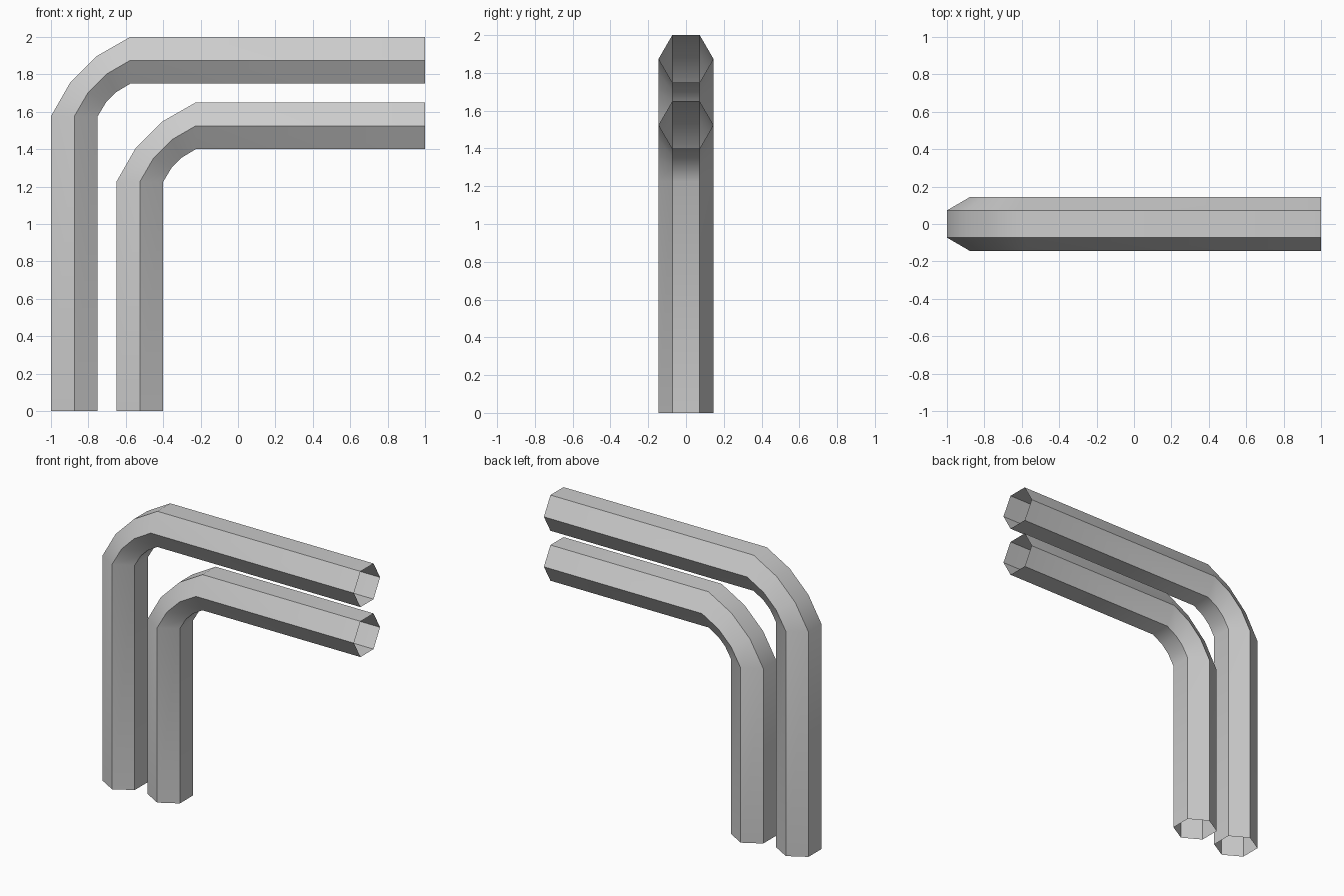
import bpy, bmesh, math

if "Cube" in bpy.data.objects:
    bpy.data.objects.remove(bpy.data.objects["Cube"])

R = 0.145  # hexagon radius

# Centreline stations of the outer pipe: (x, z, in-plane normal x, normal z)
H = 0.125
PATH = [
    (-0.875, 0.0, -H, 0.0),
    (-0.875, 1.575, -H, 0.0),
    (-0.801, 1.703, -0.097, 0.051),
    (-0.703, 1.801, -0.051, 0.097),
    (-0.575, 1.875, 0.0, H),
    (1.0, 1.875, 0.0, H),
]


def bent_pipe(name, shift):
    """Open-ended hexagonal pipe; shift moves the bend inwards, ends stay put."""
    bm = bmesh.new()
    rings = []
    for i, (x, z, nx, nz) in enumerate(PATH):
        cx = x if i == len(PATH) - 1 else x + shift
        cz = z if i == 0 else z - shift
        ring = []
        for k in range(6):
            a = k * math.pi / 3
            s = math.sin(a) / math.sin(math.pi / 3)
            ring.append(bm.verts.new((cx + nx * s, R * math.cos(a), cz + nz * s)))
        rings.append(ring)
    for a, b in zip(rings, rings[1:]):
        for k in range(6):
            j = (k + 1) % 6
            bm.faces.new((a[k], a[j], b[j], b[k]))
    # Make every wall face outwards
    bm.normal_update()
    f = bm.faces[:][0]
    axis_x = PATH[0][0] + shift
    c = f.calc_center_median()
    if f.normal.x * (c.x - axis_x) + f.normal.y * c.y < 0:
        bmesh.ops.reverse_faces(bm, faces=bm.faces[:])
    mesh = bpy.data.meshes.new(name)
    bm.to_mesh(mesh)
    bm.free()
    obj = bpy.data.objects.new(name, mesh)
    bpy.context.collection.objects.link(obj)
    # Smooth along the bend, crisp hexagon ridges
    bpy.ops.object.select_all(action='DESELECT')
    obj.select_set(True)
    bpy.context.view_layer.objects.active = obj
    bpy.ops.object.shade_smooth_by_angle(angle=math.radians(42))
    return obj


bent_pipe("outer_pipe", 0.0)
bent_pipe("inner_pipe", 0.35)
